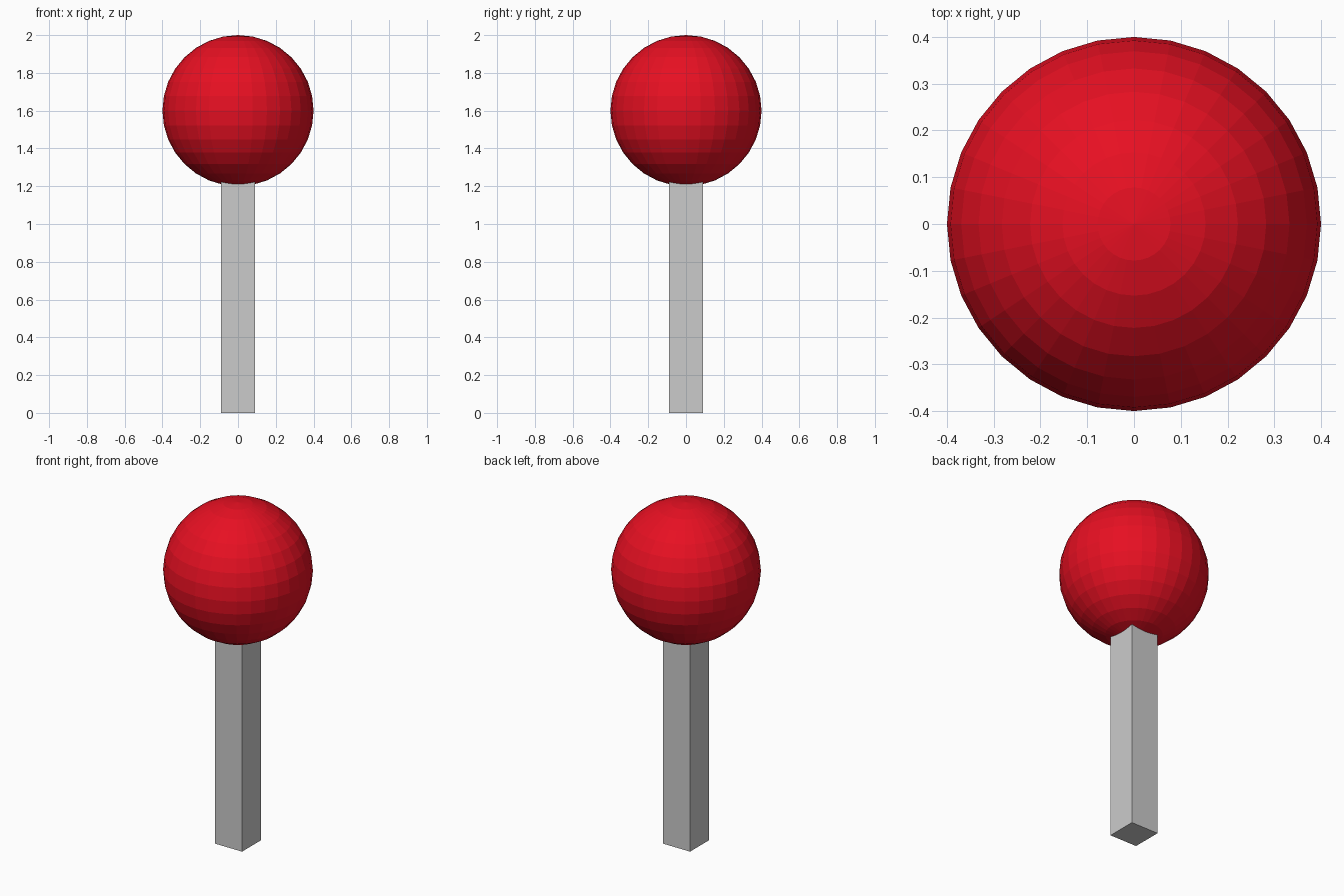
import bpy

if "Cube" in bpy.data.objects:
    bpy.data.objects.remove(bpy.data.objects["Cube"])

# square post, its top tucked inside the ball
POST_WIDTH, POST_TOP = 0.178, 1.28
bpy.ops.mesh.primitive_cube_add(size=1, location=(0, 0, POST_TOP / 2))
post = bpy.context.object
post.name = "post"
post.scale = (POST_WIDTH, POST_WIDTH, POST_TOP)
bpy.ops.object.transform_apply(location=False, rotation=False, scale=True)

# flat-faced red ball on top
bpy.ops.mesh.primitive_uv_sphere_add(segments=32, ring_count=16, radius=0.4, location=(0, 0, 1.6))
ball = bpy.context.object
ball.name = "ball"
red = bpy.data.materials.new("red")
red.diffuse_color = (0.8, 0.005, 0.016, 1)
red.use_nodes = True
red.node_tree.nodes["Principled BSDF"].inputs["Base Color"].default_value = red.diffuse_color
ball.data.materials.append(red)
